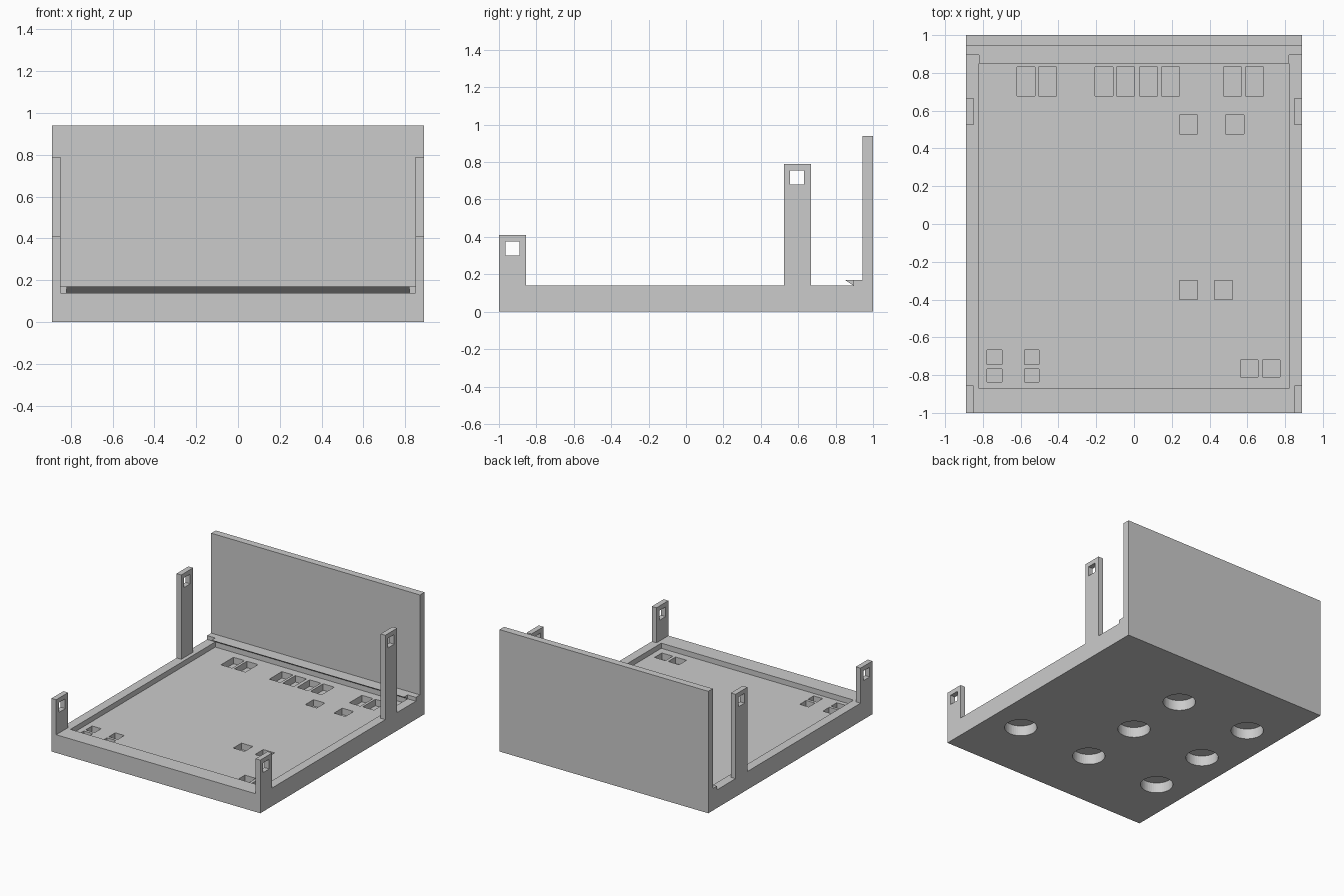
import bpy, bmesh
from mathutils import Matrix, Vector

cube = bpy.data.objects.get("Cube")
if cube:
    bpy.data.objects.remove(cube, do_unlink=True)

grey = bpy.data.materials.new("plain grey")
grey.use_nodes = True
GREY = (0.6, 0.6, 0.6, 1)
grey.diffuse_color = GREY
grey.node_tree.nodes["Principled BSDF"].inputs["Base Color"].default_value = GREY

W = 0.89          # half width
RIM = 0.14        # height of the tray rim
FLOOR = 0.10      # height of the recess floor
POCKET = 0.05     # height of the pocket bottoms


def make_object(name, bm):
    bmesh.ops.recalc_face_normals(bm, faces=bm.faces)
    mesh = bpy.data.meshes.new(name)
    bm.to_mesh(mesh)
    bm.free()
    mesh.materials.append(grey)
    obj = bpy.data.objects.new(name, mesh)
    bpy.context.collection.objects.link(obj)
    return obj


def add_box(bm, x, y, z):
    """Box given as (low, high) on each axis."""
    size = Vector((x[1] - x[0], y[1] - y[0], z[1] - z[0]))
    centre = Vector((sum(x), sum(y), sum(z))) / 2
    bmesh.ops.create_cube(bm, size=1, matrix=Matrix.Translation(centre) @ Matrix.Diagonal(size).to_4x4())


def extrude_side_profile(name, points, x0, x1):
    """Extrude a (y, z) outline along x."""
    bm = bmesh.new()
    face = bm.faces.new([bm.verts.new((x0, y, z)) for y, z in points])
    new = bmesh.ops.extrude_face_region(bm, geom=[face])["geom"]
    bmesh.ops.translate(bm, vec=(x1 - x0, 0, 0), verts=[v for v in new if isinstance(v, bmesh.types.BMVert)])
    return make_object(name, bm)


def cut(obj, bm):
    """Subtract the cutter mesh from the object, then remove the cutter."""
    cutter = make_object("cutter", bm)
    cutter.hide_render = True
    mod = obj.modifiers.new("cut", "BOOLEAN")
    mod.operation = "DIFFERENCE"
    mod.solver = "EXACT"
    mod.object = cutter
    bpy.context.view_layer.objects.active = obj
    bpy.ops.object.modifier_apply(modifier=mod.name)
    bpy.data.objects.remove(cutter, do_unlink=True)


# Tray, ledge and back wall share one side profile
tray = extrude_side_profile("tray_and_back_wall", [
    (-1, 0), (1, 0), (1, 0.94), (0.945, 0.94), (0.945, 0.17),
    (0.895, 0.17), (0.895, RIM), (-1, RIM)], -W, W)

# Shallow recess
bm = bmesh.new()
add_box(bm, (-0.82, 0.82), (-0.87, 0.895), (FLOOR, 0.16))
cut(tray, bm)

# Pockets in the recess floor: rows of left edges, width and y range
pocket_rows = [
    ((-0.62, -0.505, -0.207, -0.092, 0.03, 0.145, 0.475, 0.59), 0.095, (0.677, 0.83)),
    ((0.24, 0.485), 0.097, (0.477, 0.577)),
    ((0.24, 0.425), 0.097, (-0.40, -0.30)),
    ((-0.777, -0.58), 0.077, (-0.745, -0.667)),
    ((-0.777, -0.58), 0.077, (-0.837, -0.767)),
    ((0.563, 0.68), 0.093, (-0.81, -0.72)),
]
bm = bmesh.new()
for edges, width, y in pocket_rows:
    for x in edges:
        add_box(bm, (x, x + width), y, (POCKET, 0.13))
cut(tray, bm)

# Round blind holes in the underside
bm = bmesh.new()
for x, y in [(-0.63, -0.5), (-0.63, 0), (-0.63, 0.5), (0, -0.5), (0, 0), (0, 0.5), (0.63, -0.5)]:
    bmesh.ops.create_cone(bm, cap_ends=True, segments=48, radius1=0.115, radius2=0.115,
                          depth=0.16, matrix=Matrix.Translation((x, y, 0)))
cut(tray, bm)

# Sloped retaining lip in front of the ledge
extrude_side_profile("retaining_lip", [(0.85, 0.17), (0.895, 0.17), (0.895, RIM)], -0.82, 0.82)

# Corner posts with a square window near the top
for side, sign in (("left", 1), ("right", -1)):
    for place, y0, top in (("front", -1, 0.41), ("rear", 0.523, 0.79)):
        x = sorted((sign * 0.85, sign * W))
        bm = bmesh.new()
        add_box(bm, x, (y0, y0 + 0.145), (RIM, top))
        post = make_object(f"{place}_{side}_post", bm)
        bm = bmesh.new()
        add_box(bm, (x[0] - 0.1, x[1] + 0.1), (y0 + 0.034, y0 + 0.109), (top - 0.11, top - 0.035))
        cut(post, bm)
